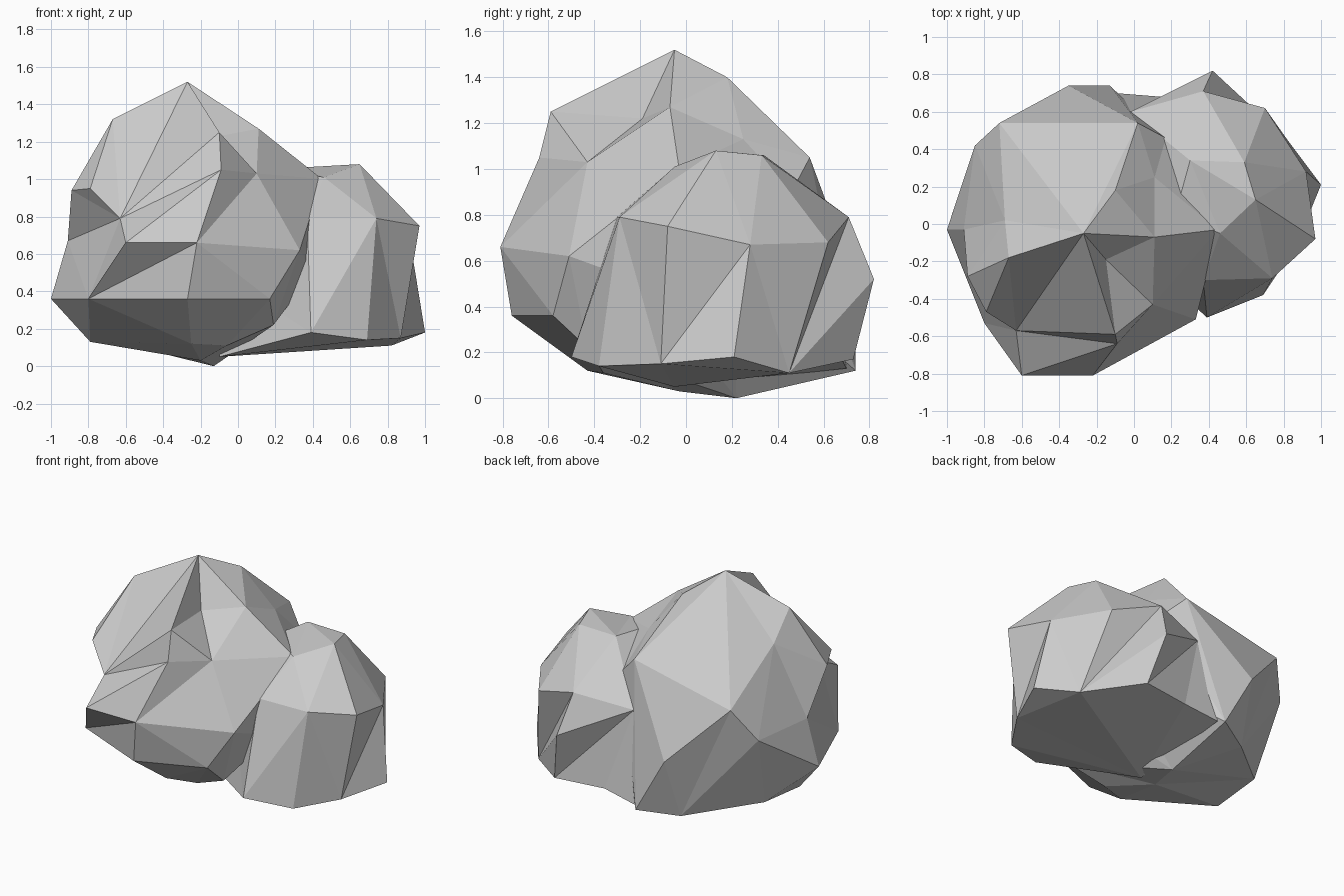
import bpy, bmesh
from mathutils import Vector

if "Cube" in bpy.data.objects:
    bpy.data.objects.remove(bpy.data.objects["Cube"])


def crosses(p, q, a, b):
    """True when the arcs p-q and a-b cross on the unit sphere."""
    n, m = a.cross(b), p.cross(q)
    return (n.dot(p) * n.dot(q) < -1e-9 and m.dot(a) * m.dot(b) < -1e-9
            and (p + q).dot(a + b) > 0)


def force_edge(tris, d, a, b):
    """Flip triangle pairs until the ridge a-b is an edge of the mesh."""
    for turn in range(40):
        bad = []
        for t in tris:
            for p, q in ((t[0], t[1]), (t[1], t[2]), (t[2], t[0])):
                if p < q and not {p, q} & {a, b} and crosses(d[p], d[q], d[a], d[b]):
                    u = next((s for s in tris if s is not t and p in s and q in s), None)
                    if u:
                        r = next(i for i in t if i not in (p, q))
                        s = next(i for i in u if i not in (p, q))
                        if crosses(d[p], d[q], d[r], d[s]):
                            bad.append((t, u, p, q, r, s))
        if not bad:
            return
        t, u, p, q, r, s = bad[turn % len(bad)]
        tris.remove(t)
        tris.remove(u)
        tris += [(r, p, s), (r, s, q)]


def boulder(name, centre, corners, ridges=()):
    """Faceted star-shaped rock: wrap a hull round the corner directions, then push each corner out."""
    c = Vector(centre)
    d = [(Vector(p) - c).normalized() for p in corners]
    bm = bmesh.new()
    index = {bm.verts.new(v): i for i, v in enumerate(d)}
    bmesh.ops.convex_hull(bm, input=list(bm.verts))
    tris = [tuple(index[v] for v in f.verts) for f in bm.faces]
    bm.free()
    for a, b in ridges:
        force_edge(tris, d, a, b)
    mesh = bpy.data.meshes.new(name)
    mesh.from_pydata(corners, [], tris)
    bm = bmesh.new()
    bm.from_mesh(mesh)
    bmesh.ops.recalc_face_normals(bm, faces=list(bm.faces))
    bm.to_mesh(mesh)
    bm.free()
    ob = bpy.data.objects.new(name, mesh)
    bpy.context.collection.objects.link(ob)
    return ob


# tall left boulder
boulder("large_boulder", (-0.3, -0.05, 0.62), [
    # crown (0-7)
    (-.27, -.05, 1.52), (-.67, -.18, 1.32), (-.10, -.59, 1.25), (.11, -.07, 1.27),
    (-.10, .18, 1.40), (-.15, -.19, 1.22), (-.69, .02, 1.15), (.11, .25, 1.13),
    # upper sides (8-15)
    (-.09, -.64, 1.05), (.10, -.43, 1.03), (-.79, -.47, .95), (-.89, -.28, .94),
    (-.72, .54, .89), (.02, .54, 1.05), (.17, .46, .90), (-.63, -.57, .79),
    # belly (16-25)
    (-.60, -.81, .66), (-.22, -.81, .66), (.33, -.51, .62), (-.91, -.03, .67),
    (-.85, .42, .67), (-1.0, -.03, .36), (-.80, -.53, .36), (-.27, -.76, .36),
    (.17, -.58, .36), (-.35, .74, .51),
    # underside (26-34)
    (-.78, .25, .16), (-.79, -.12, .13), (-.25, -.43, .12), (-.06, -.36, .11),
    (.19, -.43, .22), (-.13, .74, .12), (-.38, .60, .09), (-.13, .22, .0),
    (-.20, -.03, .03),
    # buried side (35-37)
    (.45, -.03, 1.0), (.40, -.18, .5), (.35, .20, .6),
], [(0, 15), (0, 2), (0, 5), (0, 3), (1, 15), (2, 5), (5, 9), (2, 9), (5, 3), (3, 9),
    (15, 2), (15, 8), (8, 16), (8, 17), (8, 9), (9, 17), (9, 18), (17, 18), (17, 22),
    (17, 24), (9, 35), (3, 35), (18, 35), (0, 12), (0, 6), (0, 13), (0, 4), (4, 13),
    (12, 25), (13, 25), (13, 31), (12, 32), (20, 32), (15, 19), (19, 22), (24, 28)])

# low right boulder
boulder("small_boulder", (0.42, 0.14, 0.5), [
    # crown (0-4)
    (.65, .13, 1.08), (.59, .33, 1.06), (.30, .34, 1.06), (.46, -.05, 1.01),
    (.22, .05, 1.05),
    # shoulder (5-12)
    (.74, -.29, .79), (.97, -.08, .75), (.92, .28, .67), (.70, .62, .68),
    (.37, .71, .79), (.42, .82, .52), (.37, -.30, .79), (-.02, .60, .73),
    # foot (13-22)
    (.39, -.50, .18), (.69, -.38, .14), (.87, -.11, .15), (1.0, .21, .18),
    (.82, .45, .11), (.50, .73, .17), (.15, .68, .17), (-.10, .70, .13),
    (-.10, -.05, .05), (-.10, .10, .50),
], [(6, 15), (7, 15), (7, 16), (7, 17), (8, 17), (9, 17), (10, 17), (10, 18),
    (12, 18), (9, 12), (12, 19), (12, 20)])
